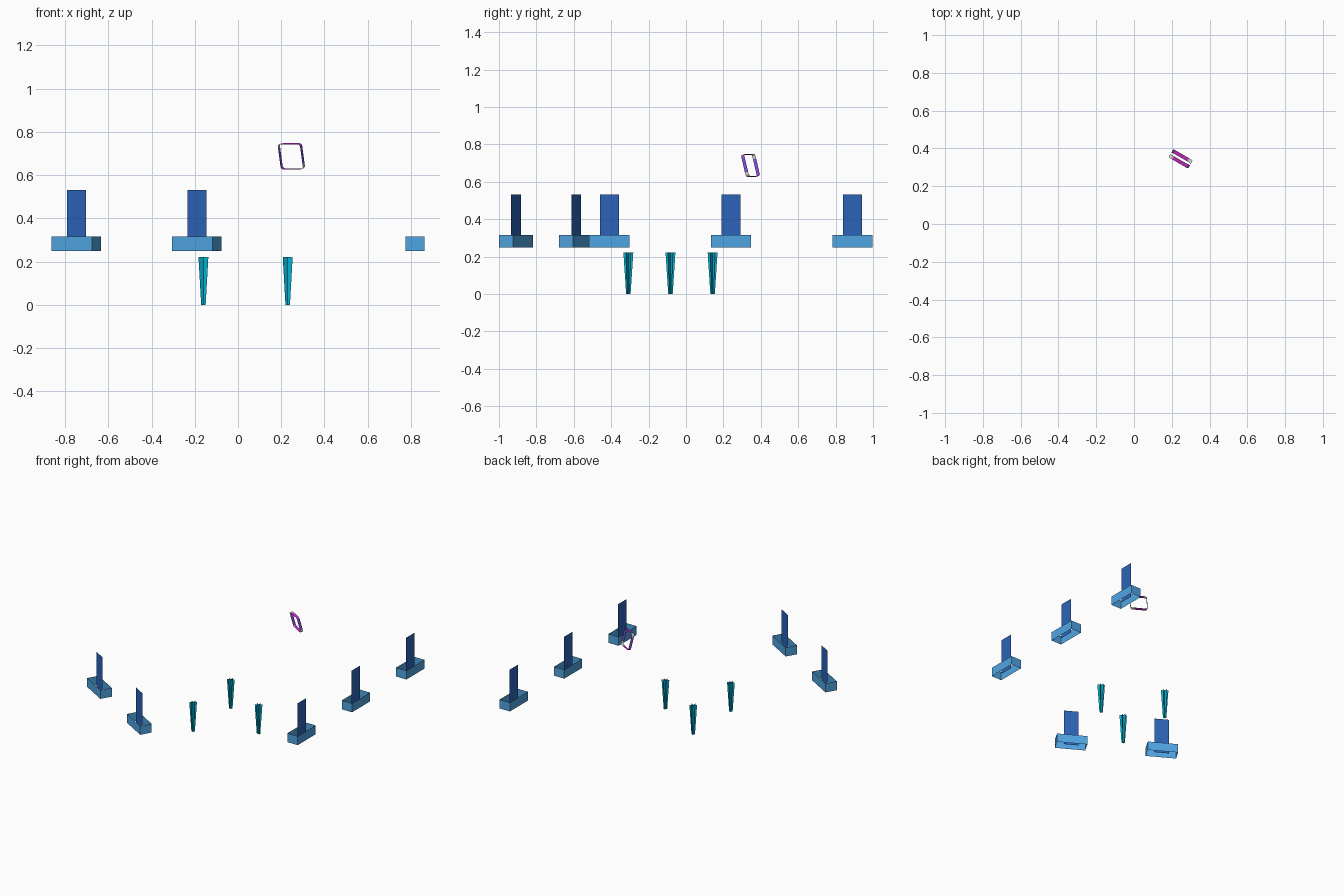
import bpy, math
from mathutils import Matrix, Vector

if "Cube" in bpy.data.objects:
    bpy.data.objects.remove(bpy.data.objects["Cube"])


def material(name, rgb):
    m = bpy.data.materials.new(name)
    lin = [((c / 255 + 0.055) / 1.055) ** 2.4 if c > 10 else c / 255 / 12.92 for c in rgb]
    m.diffuse_color = (*lin, 1)
    m.use_nodes = True
    m.node_tree.nodes["Principled BSDF"].inputs["Base Color"].default_value = m.diffuse_color
    return m


SEAT = material("light blue", (80, 165, 226))
BACK = material("deep blue", (44, 99, 184))
LEG = material("teal", (6, 182, 216))
MAGENTA = material("magenta", (200, 46, 200))
VIOLET = material("violet", (136, 82, 226))
PURPLE = material("purple", (170, 62, 214))
GREY = material("pale grey", (222, 222, 222))


def build(name, verts, faces, mats, matrix):
    me = bpy.data.meshes.new(name)
    me.from_pydata([tuple(v) for v in verts], [], faces)
    for m in mats:
        me.materials.append(m)
    ob = bpy.data.objects.new(name, me)
    ob.matrix_world = matrix
    bpy.context.collection.objects.link(ob)
    return ob


def place(x, y, z, angle):
    return Matrix.Translation((x, y, z)) @ Matrix.Rotation(math.radians(angle), 4, 'Z')


def band(outline, z0, z1):
    """Open wall following a closed outline."""
    n = len(outline)
    verts = [(x, y, z) for z in (z0, z1) for x, y in outline]
    faces = [(i, (i + 1) % n, n + (i + 1) % n, n + i) for i in range(n)]
    return verts, faces


def chair(x, y, angle):
    # open four-sided seat band, long along local x
    a, b = 0.1075, 0.043
    v, f = band([(-a, -b), (a, -b), (a, b), (-a, b)], 0.249, 0.316)
    build("seat", v, f, [SEAT], place(x, y, 0, angle))
    # thin upright back panel in the middle of the seat, two strips wide
    xs = (-0.051, 0, 0.051)
    v = [(px, 0, pz) for pz in (0.26, 0.531) for px in xs]
    build("seat_back", v, [(0, 1, 4, 3), (1, 2, 5, 4)], [BACK], place(x, y, 0, angle))


# row of three seats on the right, two angled seats on the left
for y in (-0.41, 0.24, 0.89):
    chair(0.819, y, 90)
for x, y in ((-0.748, -0.588), (-0.19, -0.909)):
    chair(x, y, -30)

# three table legs, each made of three crossed tapered panels
for i in range(3):
    ang = math.radians(120 * i)
    v, f = [], []
    for k in range(3):
        a = math.radians(30 + 60 * k)
        d = Vector((math.cos(a), math.sin(a), 0))
        top = Vector((0, 0, 0.222))
        n = len(v)
        v += [-d * 0.012, d * 0.012, d * 0.0265 + top, -d * 0.0265 + top]
        f.append((n, n + 1, n + 2, n + 3))
    build("table_leg", v, f, [LEG],
          place(-0.03 + 0.26 * math.cos(ang), -0.083 + 0.26 * math.sin(ang), 0, 0))

# floating picture frame: thin rounded band, turned and leaning forward
w, h, r, ext = 0.0595, 0.0605, 0.013, 0.01
outline = []
for cx, cy, start in ((1, 1, 0), (-1, 1, 90), (-1, -1, 180), (1, -1, 270)):
    arc = []
    for s in (0, 30, 60, 90):
        t = math.radians(start + s)
        arc.append(Vector((cx * (w - r) + r * math.cos(t), cy * (h - r) + r * math.sin(t))))
    # short straight run on both ends of each corner, for the colour change
    t = math.radians(start)
    before = arc[0] + ext * Vector((math.sin(t), -math.cos(t)))
    after = arc[-1] - ext * Vector((math.cos(t), math.sin(t)))
    outline += [before, *arc, after]
v, f = band(outline, -0.01, 0.01)
lean = Matrix.Rotation(math.radians(90 + 15), 4, 'X')
frame = build("picture_frame", v, f, [MAGENTA, VIOLET, PURPLE, GREY],
              place(0.247, 0.345, 0.687, -30) @ lean)
# level bars magenta, upright bars violet, opposite corners grey or purple
for p in frame.data.polygons:
    nx, ny = abs(p.normal.x), abs(p.normal.y)
    diagonal = p.center.x * p.center.y
    if abs(diagonal) < 1e-6:
        p.material_index = 0 if ny > nx else 1
    elif diagonal < 0:
        p.material_index = 3
    elif max(nx, ny) < 0.99:
        p.material_index = 2
    else:
        p.material_index = 0 if ny > nx else 1
